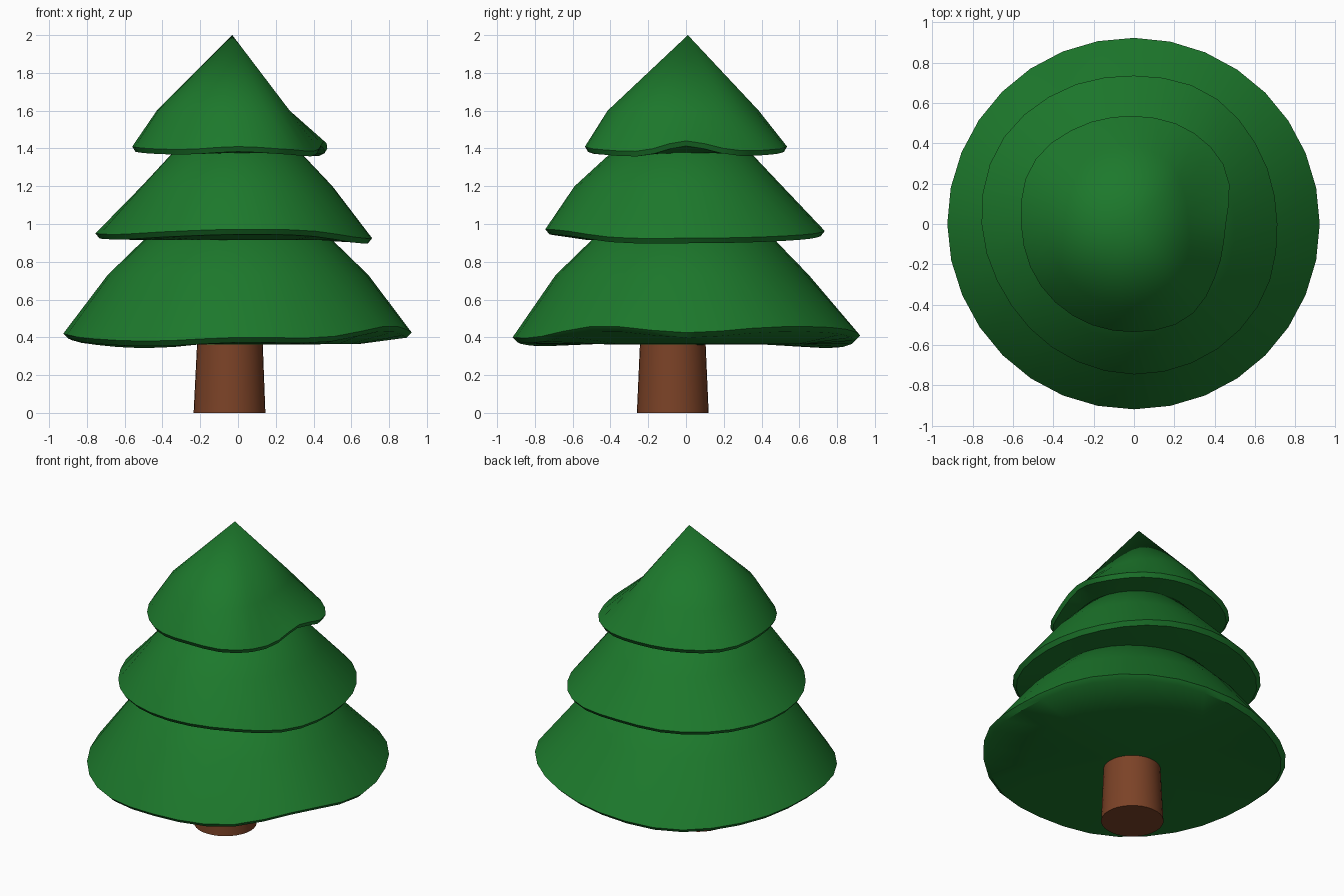
import bpy, bmesh, math

if "Cube" in bpy.data.objects:
    bpy.data.objects.remove(bpy.data.objects["Cube"])

SIDES = 32


def material(name, color):
    m = bpy.data.materials.new(name)
    m.diffuse_color = (*color, 1)
    m.use_nodes = True
    m.node_tree.nodes["Principled BSDF"].inputs["Base Color"].default_value = m.diffuse_color
    return m


green = material("needle_green", (0.012, 0.19, 0.025))
brown = material("bark_brown", (0.2, 0.055, 0.02))


def around(values, t):
    """Smooth closed interpolation of values spread evenly round the circle."""
    n = len(values)
    i = int(math.floor(t * n))
    f = t * n - i
    a, b, c, d = (values[(i + k) % n] for k in (-1, 0, 1, 2))
    return b + 0.5 * f * (c - a + f * (2*a - 5*b + 4*c - d + f * (3*(b - c) + d - a)))


def finish(name, bm, mat):
    bmesh.ops.recalc_face_normals(bm, faces=bm.faces)
    me = bpy.data.meshes.new(name)
    bm.to_mesh(me)
    bm.free()
    me.materials.append(mat)
    ob = bpy.data.objects.new(name, me)
    bpy.context.collection.objects.link(ob)
    bpy.ops.object.select_all(action='DESELECT')
    ob.select_set(True)
    bpy.context.view_layer.objects.active = ob
    bpy.ops.object.shade_smooth_by_angle(angle=math.radians(35))


def loft(name, rings, top, bottom, mat):
    """Skin between rings given as functions of t, closed by two end points."""
    bm = bmesh.new()
    loops = []
    for ring in rings:
        loop = []
        for k in range(SIDES):
            t = k / SIDES
            x, y, r, z = ring(t)
            a = t * math.tau
            loop.append(bm.verts.new((x + r * math.cos(a), y + r * math.sin(a), z)))
        loops.append(loop)
    tip, base = bm.verts.new(top), bm.verts.new(bottom)
    for k in range(SIDES):
        j = (k + 1) % SIDES
        bm.faces.new((tip, loops[0][k], loops[0][j]))
        bm.faces.new((base, loops[-1][j], loops[-1][k]))
        for p, q in zip(loops, loops[1:]):
            bm.faces.new((p[k], q[k], q[j], p[j]))
    finish(name, bm, mat)


def tier(name, top, mid_r, mid_z, rim_r, rim_z, base_z):
    """Drooping bough skirt: tip, shoulder, wavy rim, thin lip, underside."""
    loft(name, [
        lambda t: (0, 0, around(mid_r, t), mid_z),
        lambda t: (0, 0, around(rim_r, t), around(rim_z, t)),
        lambda t: (0, 0, around(rim_r, t) * 0.97, around(rim_z, t) - 0.027),
        lambda t: (0, 0, around(rim_r, t) * 0.7, base_z + 0.005),
    ], top, (0, 0, base_z), green)


# Boughs, with values every 30 degrees starting at +x
tier("lower_boughs", (0, 0, 1.40),
     [0.69, 0.67, 0.65, 0.65, 0.66, 0.68, 0.69, 0.69, 0.69, 0.69, 0.69, 0.69], 0.73,
     [0.92, 0.92, 0.92, 0.922, 0.925, 0.925, 0.925, 0.92, 0.92, 0.918, 0.92, 0.92],
     [0.425, 0.455, 0.45, 0.41, 0.37, 0.39, 0.42, 0.395, 0.38, 0.40, 0.40, 0.46], 0.36)
tier("middle_boughs", (-0.01, 0, 1.74),
     [0.50, 0.50, 0.51, 0.51, 0.51, 0.51, 0.51, 0.53, 0.57, 0.59, 0.56, 0.52], 1.20,
     [0.71, 0.72, 0.745, 0.735, 0.755, 0.775, 0.755, 0.73, 0.735, 0.745, 0.745, 0.735],
     [0.925, 0.93, 0.945, 0.963, 0.95, 0.95, 0.95, 0.945, 0.96, 0.972, 0.965, 0.928], 0.91)
tier("upper_boughs", (-0.03, 0.01, 2.0),
     [0.27, 0.29, 0.35, 0.385, 0.40, 0.42, 0.43, 0.43, 0.42, 0.415, 0.38, 0.31], 1.60,
     [0.455, 0.528, 0.54, 0.535, 0.555, 0.585, 0.56, 0.555, 0.545, 0.535, 0.535, 0.475],
     [1.44, 1.39, 1.395, 1.41, 1.41, 1.405, 1.41, 1.40, 1.395, 1.41, 1.395, 1.387], 1.37)

# Trunk
loft("trunk", [lambda t: (-0.042, -0.07, 0.168, 0.5),
               lambda t: (-0.045, -0.07, 0.19, 0.0)],
     (-0.042, -0.07, 0.5), (-0.045, -0.07, 0.0), brown)
